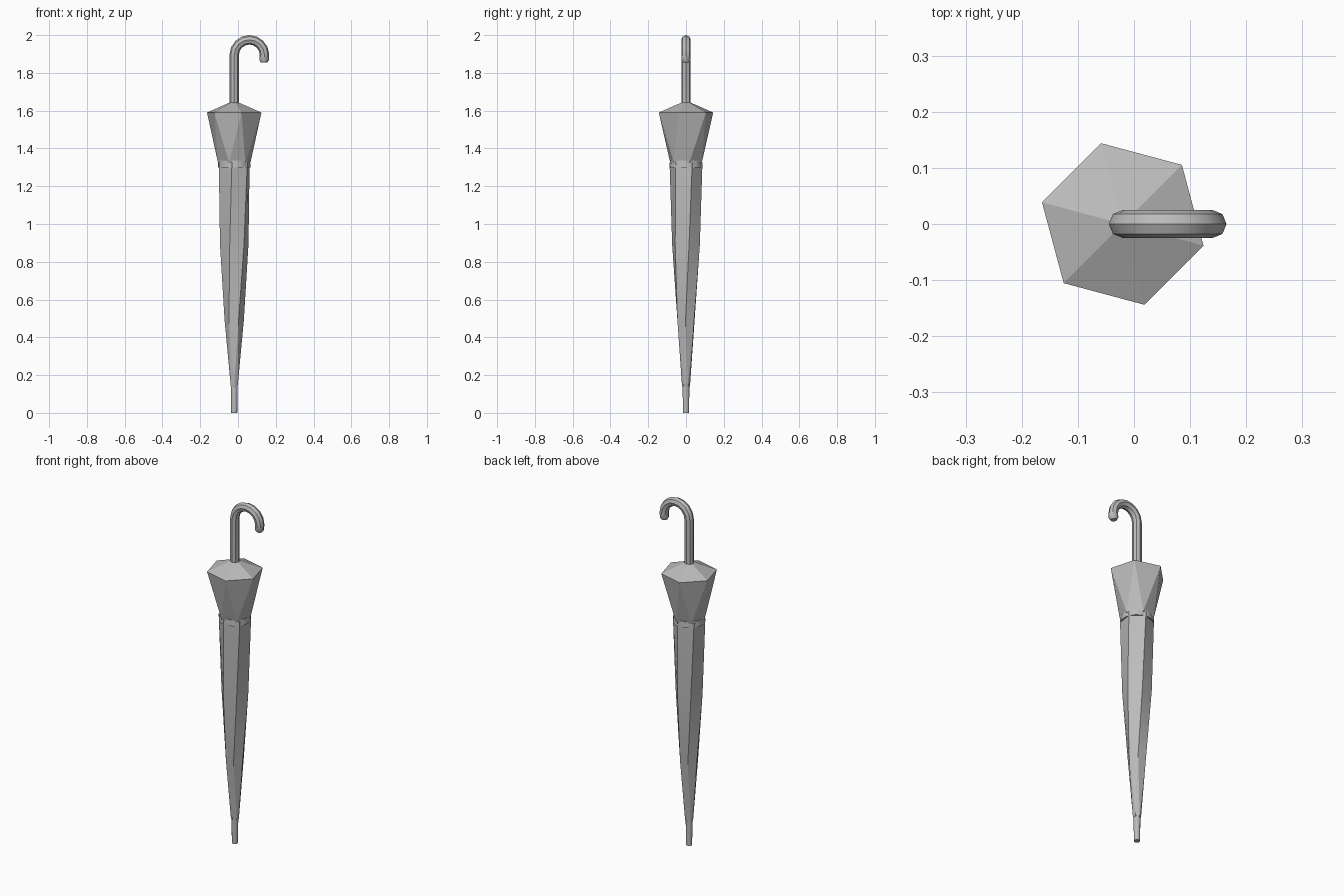
import bpy
import bmesh
from math import sin, cos, pi, radians

cube = bpy.data.objects.get("Cube")
if cube:
    bpy.data.objects.remove(cube, do_unlink=True)

AXIS = -0.02  # x of the shaft

grey = bpy.data.materials.new("plain grey")
grey.use_nodes = True
colour = (0.5, 0.5, 0.5, 1)
grey.diffuse_color = colour
grey.node_tree.nodes["Principled BSDF"].inputs["Base Color"].default_value = colour


def finish(obj, angle):
    obj.data.materials.clear()
    obj.data.materials.append(grey)
    bpy.ops.object.select_all(action='DESELECT')
    obj.select_set(True)
    bpy.context.view_layer.objects.active = obj
    bpy.ops.object.shade_smooth_by_angle(angle=radians(angle))


def loft(name, sides, rings, angle):
    """Stack of regular polygons: (z, radius, turn in degrees), capped."""
    bm = bmesh.new()
    loops = []
    for z, r, turn in rings:
        angles = [radians(turn) + 2 * pi * i / sides for i in range(sides)]
        loops.append([bm.verts.new((AXIS + r * cos(a), r * sin(a), z)) for a in angles])
    for top, low in zip(loops, loops[1:]):
        for i in range(sides):
            j = (i + 1) % sides
            # split along the short diagonal so twisted panels bulge outward
            bm.faces.new((top[i], low[i], top[j]))
            bm.faces.new((top[j], low[i], low[j]))
    bm.faces.new(loops[0])
    bm.faces.new(loops[-1][::-1])
    bmesh.ops.recalc_face_normals(bm, faces=bm.faces)
    mesh = bpy.data.meshes.new(name)
    bm.to_mesh(mesh)
    bm.free()
    obj = bpy.data.objects.new(name, mesh)
    bpy.context.collection.objects.link(obj)
    finish(obj, angle)


# Furled canopy: six panels twisting around the shaft
loft("canopy_frill", 6, [(1.645, 0.02, 45), (1.59, 0.149, 45), (1.325, 0.088, 72)], 15)
loft("canopy_wrap", 6, [(1.325, 0.088, 22), (0.89, 0.077, 72), (0.49, 0.051, 117),
                        (0.14, 0.021, 150)], 25)

# Closing strap and metal tip
loft("strap", 16, [(1.335, 0.084, 0), (1.3, 0.086, 0)], 40)
loft("tip", 12, [(0.2, 0.019, 0), (0, 0.016, 0)], 40)

# Crook handle: straight shaft and a hook bending towards the left
HOOK, CENTRE_X, CENTRE_Z = 0.08, 0.06, 1.895
path = [(AXIS, 1.6, 1)]
for k in range(9):
    a = pi - pi * k / 8
    path.append((CENTRE_X + HOOK * cos(a), CENTRE_Z + HOOK * sin(a), 1))
path += [(0.138, 1.868, 1), (0.137, 1.855, 0.7)]

curve = bpy.data.curves.new("handle", 'CURVE')
curve.dimensions = '3D'
curve.bevel_depth = 0.025
curve.bevel_resolution = 2
curve.use_fill_caps = True
spline = curve.splines.new('POLY')
spline.points.add(len(path) - 1)
for point, (x, z, size) in zip(spline.points, path):
    point.co = (x, 0, z, 1)
    point.radius = size
handle = bpy.data.objects.new("handle", curve)
bpy.context.collection.objects.link(handle)
bpy.ops.object.select_all(action='DESELECT')
handle.select_set(True)
bpy.context.view_layer.objects.active = handle
bpy.ops.object.convert(target='MESH')
finish(bpy.context.object, 40)
